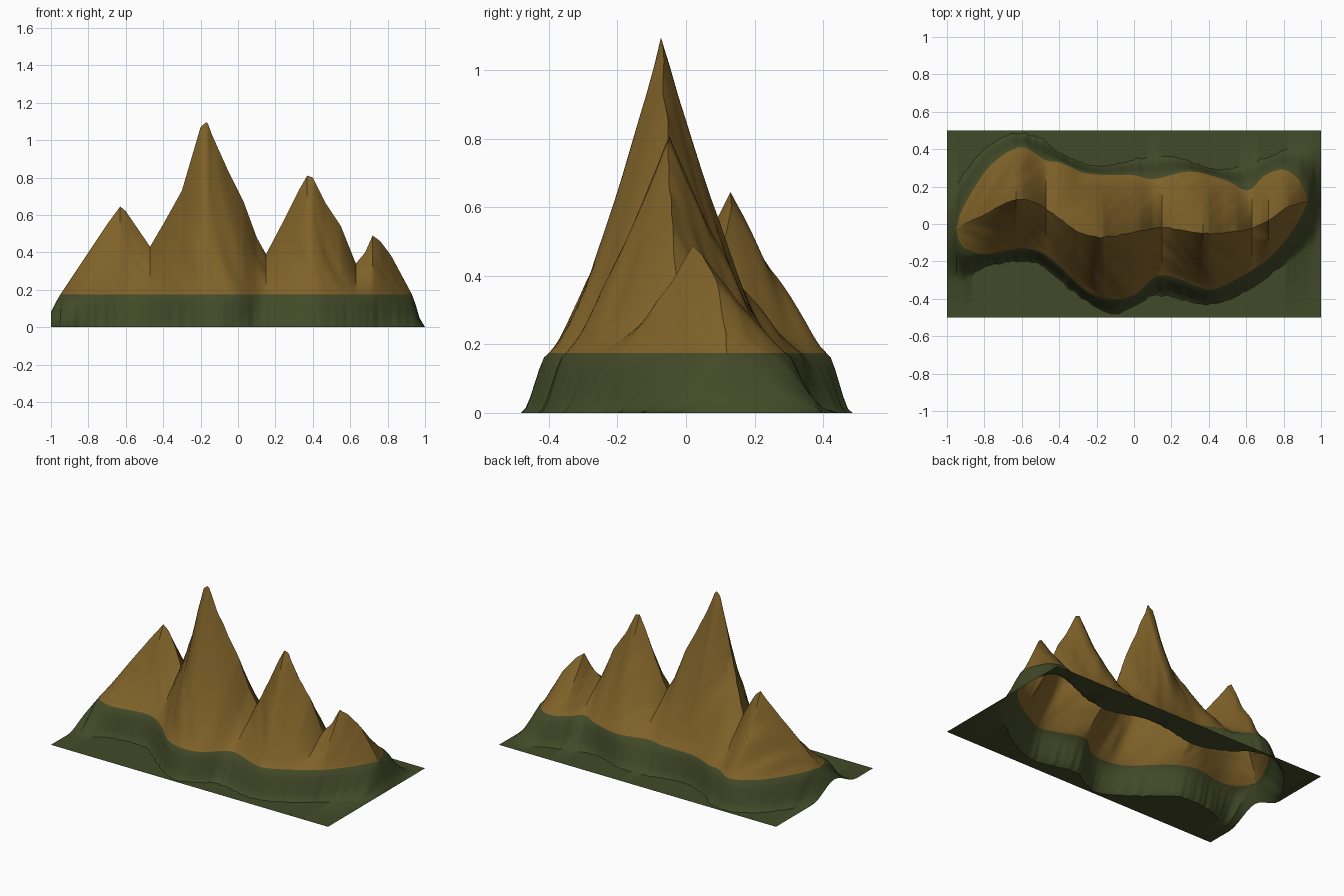
import bpy
import bmesh
from mathutils import Vector, noise

cube = bpy.data.objects.get("Cube")
if cube:
    bpy.data.objects.remove(cube, do_unlink=True)

TREE_LINE = 0.175
HALF_LENGTH, HALF_DEPTH = 1.0, 0.5
COLUMNS = 200
FOOT_STEPS, ROCK_STEPS = 6, 14

# Guide curves along the range, in hundredths: (x, value)
crest_height = [(-100, 8), (-97, 14), (-95, 17.5), (-80, 40), (-70, 55), (-63, 64.5),
                (-60, 62), (-47, 43), (-40, 55), (-30, 73), (-20, 107), (-16.5, 110),
                (-14, 103), (-5, 83), (3, 67), (10, 48), (15, 39), (25, 58), (33, 74),
                (37, 81), (40, 80), (47, 66), (55, 54), (63, 34), (68, 40), (72, 49),
                (76, 46), (82, 38), (93, 17.5), (95, 12), (97, 5), (100, 0)]
crest_line = [(-100, -10), (-95, -3), (-80, 5), (-63, 13), (-50, 10), (-30, -4), (-16, -7),
              (15, -2), (37, -5), (60, -3), (72, 2), (82, 9), (93, 12), (100, 14)]
front_tree_line = [(-95, -3), (-94, -8), (-90, -13), (-80, -16), (-60, -13), (-50, -15),
                   (-40, -22), (-25, -36), (-12, -40), (0, -38), (12, -28), (20, -28),
                   (40, -35), (50, -32), (70, -20), (80, -10), (87, 0), (91, 7), (93, 12)]
back_tree_line = [(-95, -3), (-93, 5), (-85, 20), (-75, 33), (-60, 41), (-47, 34), (-40, 33),
                  (-25, 27), (0, 26), (10, 24), (30, 28), (50, 23), (61, 18), (70, 26),
                  (80, 29), (88, 24), (91, 18), (93, 12)]
front_foot = [(-100, -33), (-90, -30), (-80, -23), (-60, -20), (-50, -22), (-30, -38),
              (-12, -48), (0, -44), (12, -38), (40, -43), (60, -36), (80, -22), (100, -10)]
back_foot = [(-100, 12), (-90, 28), (-80, 40), (-65, 48), (-50, 46), (-40, 38), (-20, 31),
             (10, 36), (25, 35), (45, 29), (70, 35), (90, 44), (100, 47)]


def guide(points, x, smooth=True):
    """Value of a guide curve at x, either eased through its points or straight between them."""
    pts = [(a / 100, b / 100) for a, b in points]
    x = min(max(x, pts[0][0]), pts[-1][0])
    i = next(k for k in range(len(pts) - 1) if x <= pts[k + 1][0] + 1e-9)
    (x0, y0), (x1, y1) = pts[i], pts[i + 1]
    width = x1 - x0
    t = (x - x0) / width
    if not smooth:
        return y0 + (y1 - y0) * t

    def slope(k):
        a, b = pts[max(k - 1, 0)], pts[min(k + 1, len(pts) - 1)]
        return (b[1] - a[1]) / (b[0] - a[0])

    bend0 = slope(i) * width - (y1 - y0)
    bend1 = (y1 - y0) - slope(i + 1) * width
    return y0 + (y1 - y0) * t + t * (1 - t) * ((1 - t) * bend0 + t * bend1)


def slope_side(x, foot, tree_line, side):
    """Points from the outer edge up to just below the crest, on one side."""
    height = guide(crest_height, x, smooth=False)
    crest = guide(crest_line, x)
    above = height > TREE_LINE + 1e-6
    line_y = guide(tree_line, x) if above else crest
    line_z = min(height, TREE_LINE)
    foot_y = guide(foot, x) + 0.012 * noise.noise(Vector((x * 30, side, 0)))
    points = [Vector((x, side * HALF_DEPTH, 0))]

    # grassy skirt, flared at the foot and rounded over at the top
    for k in range(FOOT_STEPS):
        s = k / FOOT_STEPS
        rise = s * s * (3 - 2 * s)
        points.append(Vector((x, foot_y + (line_y - foot_y) * s, line_z * rise)))

    # rock face, hollowed on tall slopes and cut by slanting gullies
    power = 0.95 + 0.3 * height
    for k in range(ROCK_STEPS):
        t = k / ROCK_STEPS
        z = line_z + (height - line_z) * t ** power
        gully = noise.noise(Vector((x * 13 - 3.5 * (1 - t), t * 1.3, side * 5)))
        z += gully * 0.22 * t * (1 - t) * (height - line_z)
        points.append(Vector((x, line_y + (crest - line_y) * t, z)))
    return points


def cross_section(x):
    front = slope_side(x, front_foot, front_tree_line, -1)
    back = slope_side(x, back_foot, back_tree_line, 1)
    top = Vector((x, guide(crest_line, x), guide(crest_height, x, smooth=False)))
    top.y += 0.008 * noise.noise(Vector((x * 25, 3, 0)))
    return front + [top] + back[::-1]


def make_material(name, color):
    mat = bpy.data.materials.new(name)
    mat.use_nodes = True
    mat.diffuse_color = color
    mat.node_tree.nodes["Principled BSDF"].inputs["Base Color"].default_value = color
    mat.node_tree.nodes["Principled BSDF"].inputs["Roughness"].default_value = 0.9
    return mat


# Loft the sections into one open sheet of terrain
bm = bmesh.new()
sections = []
for c in range(COLUMNS + 1):
    x = -HALF_LENGTH + 2 * HALF_LENGTH * c / COLUMNS
    sections.append([bm.verts.new(p) for p in cross_section(x)])
for left, right in zip(sections, sections[1:]):
    for k in range(len(left) - 1):
        face = bm.faces.new((left[k], right[k], right[k + 1], left[k + 1]))
        # rock rows are those between the two tree lines
        rock_row = FOOT_STEPS < k < len(left) - FOOT_STEPS - 2
        high = max(v.co.z for v in face.verts) > TREE_LINE + 0.001
        face.material_index = int(rock_row and high)
bmesh.ops.remove_doubles(bm, verts=bm.verts, dist=0.0002)
bmesh.ops.dissolve_degenerate(bm, edges=bm.edges, dist=0.0001)

mesh = bpy.data.meshes.new("mountain_range")
bm.to_mesh(mesh)
bm.free()
mesh.materials.append(make_material("grass green", (0.055, 0.068, 0.021, 1)))
mesh.materials.append(make_material("rock brown", (0.215, 0.122, 0.022, 1)))
terrain = bpy.data.objects.new("mountain_range", mesh)
bpy.context.collection.objects.link(terrain)

bpy.ops.object.select_all(action="DESELECT")
terrain.select_set(True)
bpy.context.view_layer.objects.active = terrain
bpy.ops.object.shade_smooth_by_angle(angle=0.6)
